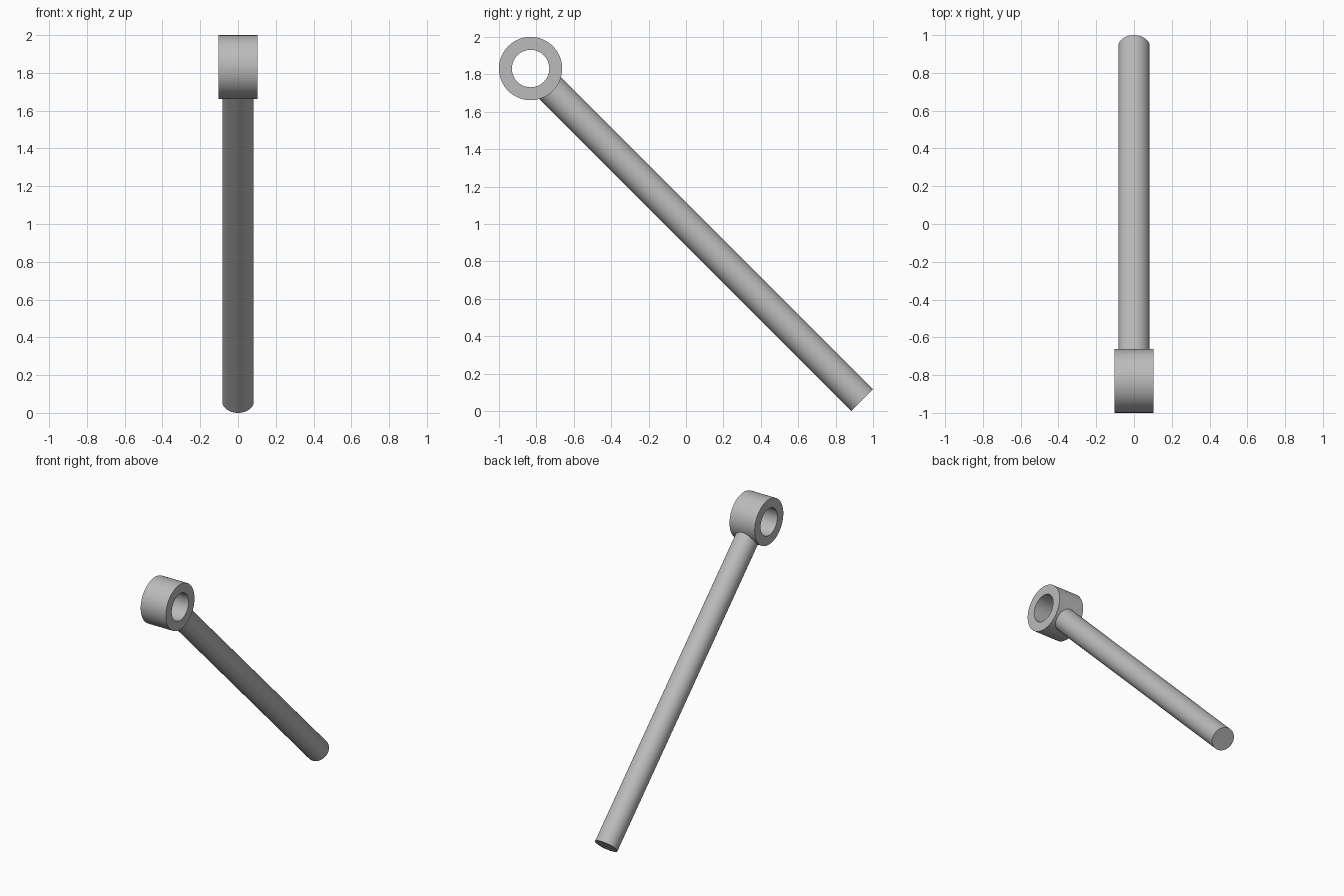
import bpy
import bmesh
from math import radians, sqrt
from mathutils import Vector, Matrix

cube = bpy.data.objects.get("Cube")
if cube:
    bpy.data.objects.remove(cube, do_unlink=True)

SEGMENTS = 64
RING_OUTER, RING_INNER, RING_HALF_WIDTH = 0.169, 0.1, 0.104
ROD_RADIUS = 0.083

metal = bpy.data.materials.new("grey metal")
metal.use_nodes = True
colour = (0.5, 0.5, 0.5, 1)
metal.diffuse_color = colour
metal.node_tree.nodes["Principled BSDF"].inputs["Base Color"].default_value = colour


def add_object(name, bm):
    bmesh.ops.recalc_face_normals(bm, faces=bm.faces)
    mesh = bpy.data.meshes.new(name)
    bm.to_mesh(mesh)
    bm.free()
    mesh.materials.append(metal)
    obj = bpy.data.objects.new(name, mesh)
    bpy.context.collection.objects.link(obj)
    bpy.ops.object.select_all(action="DESELECT")
    obj.select_set(True)
    bpy.context.view_layer.objects.active = obj
    bpy.ops.object.shade_smooth_by_angle(angle=radians(30))
    return obj


# Eye ring: a rectangular section spun around the x axis
eye = Vector((0, RING_OUTER - 1, 2 - RING_OUTER))
bm = bmesh.new()
section = [bm.verts.new((x, 0, r)) for x, r in (
    (-RING_HALF_WIDTH, RING_INNER), (RING_HALF_WIDTH, RING_INNER),
    (RING_HALF_WIDTH, RING_OUTER), (-RING_HALF_WIDTH, RING_OUTER))]
edges = [bm.edges.new((section[i - 1], section[i])) for i in range(4)]
bmesh.ops.spin(bm, geom=section + edges, axis=(1, 0, 0), cent=(0, 0, 0),
               angle=radians(360), steps=SEGMENTS, use_merge=True)
bmesh.ops.remove_doubles(bm, verts=bm.verts, dist=0.0001)
bmesh.ops.translate(bm, verts=bm.verts, vec=eye)
add_object("eye_ring", bm)

# Rod: a slanted cylinder rooted inside the ring wall, its tip touching the ground
slope = Vector((0, 1, -1)).normalized()
start = eye + slope * 0.13
inset = ROD_RADIUS / sqrt(2)
end = Vector((0, 1 - inset, inset))
bm = bmesh.new()
bmesh.ops.create_cone(bm, cap_ends=True, segments=SEGMENTS, radius1=ROD_RADIUS,
                      radius2=ROD_RADIUS, depth=(end - start).length)
turn = slope.to_track_quat("Z", "Y").to_matrix().to_4x4()
bmesh.ops.transform(bm, verts=bm.verts,
                    matrix=Matrix.Translation((start + end) / 2) @ turn)
add_object("rod", bm)
